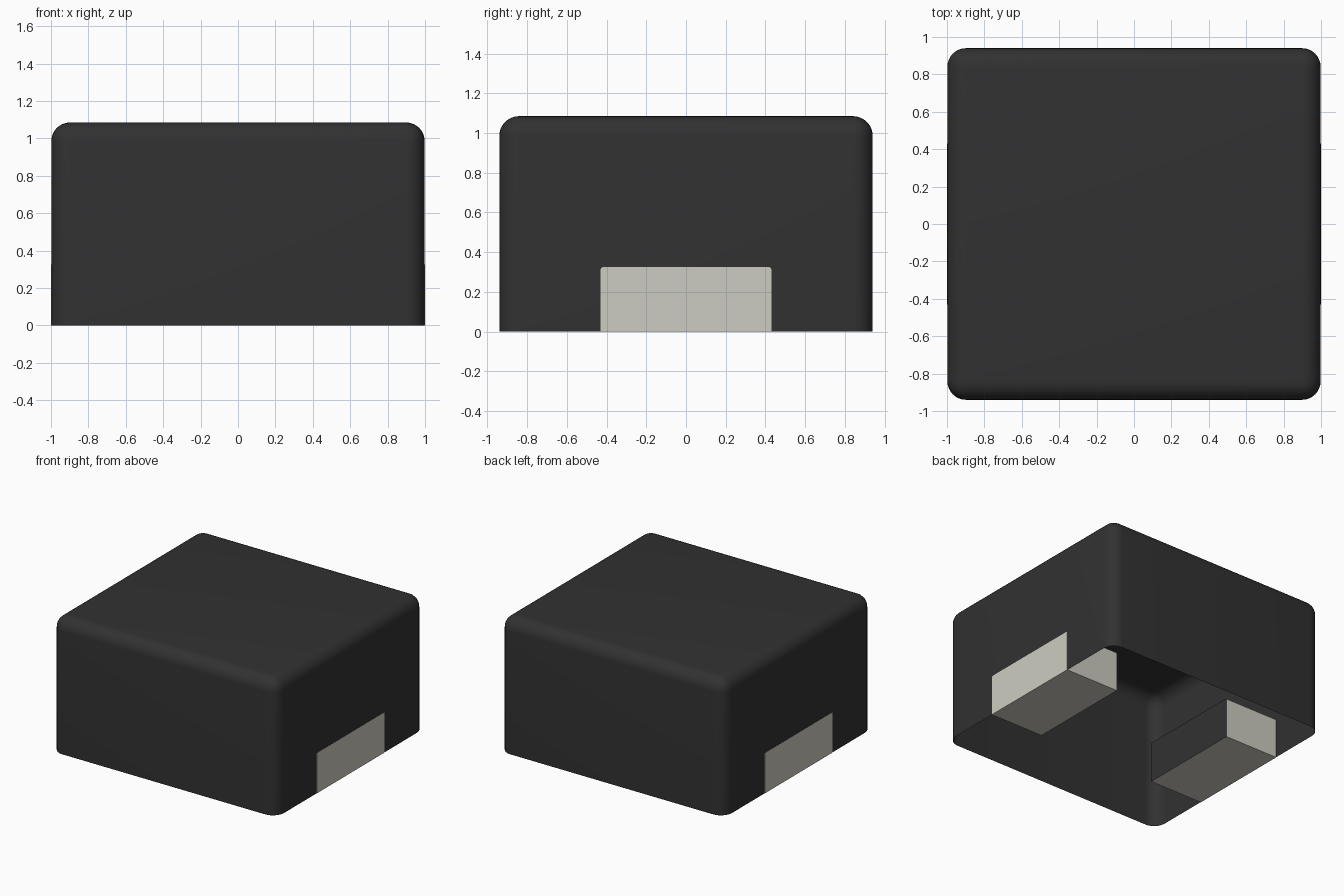
import bpy, bmesh, math
from mathutils import Vector

cube = bpy.data.objects.get("Cube")
if cube:
    bpy.data.objects.remove(cube, do_unlink=True)


def material(name, rgb):
    m = bpy.data.materials.new(name)
    m.use_nodes = True
    m.diffuse_color = (*rgb, 1)
    m.node_tree.nodes["Principled BSDF"].inputs["Base Color"].default_value = (*rgb, 1)
    return m


charcoal = material("charcoal", (0.031, 0.031, 0.031))
pale_metal = material("pale metal", (0.61, 0.605, 0.54))


def box(lo, hi):
    """New bmesh holding a box between two corners."""
    lo, hi = Vector(lo), Vector(hi)
    bm = bmesh.new()
    bmesh.ops.create_cube(bm, size=1)
    for v in bm.verts:
        v.co = (lo + hi) / 2 + v.co * (hi - lo)
    bm.normal_update()
    return bm


def finish(bm, name, mats):
    me = bpy.data.meshes.new(name)
    bm.to_mesh(me)
    bm.free()
    for m in mats:
        me.materials.append(m)
    ob = bpy.data.objects.new(name, me)
    bpy.context.collection.objects.link(ob)
    return ob


# Housing: a thin shell, open underneath, with rounded top and upright edges
bm = box((-0.998, -0.94, 0), (0.998, 0.94, 1.085))
edges = [e for e in bm.edges if max(v.co.z for v in e.verts) > 0.5]
bmesh.ops.bevel(bm, geom=edges, offset=0.1, segments=8, profile=0.5, affect='EDGES')
bm.normal_update()
bottom = [f for f in bm.faces if f.normal.z < -0.9]
bmesh.ops.delete(bm, geom=bottom, context='FACES')
housing = finish(bm, "housing", [charcoal])
bpy.ops.object.select_all(action='DESELECT')
housing.select_set(True)
bpy.context.view_layer.objects.active = housing
bpy.ops.object.shade_smooth_by_angle(angle=math.radians(35))

# Contact pads: blocks set into both side walls, dark on their inner and top faces
for side, name in ((1, "left_contact"), (-1, "right_contact")):
    x0, x1 = sorted((side * 0.525, side * 1.0))
    bm = box((x0, -0.43, 0), (x1, 0.43, 0.325))
    top_edges = [e for e in bm.edges
                 if all(v.co.z > 0.3 for v in e.verts)
                 and abs(e.verts[0].co.x - e.verts[1].co.x) > 0.1]
    bmesh.ops.bevel(bm, geom=top_edges, offset=0.012, segments=2, profile=0.5, affect='EDGES')
    bm.normal_update()
    for f in bm.faces:
        if f.normal.x * side < -0.9 or f.normal.z > 0.9:
            f.material_index = 1
    finish(bm, name, [pale_metal, charcoal])
